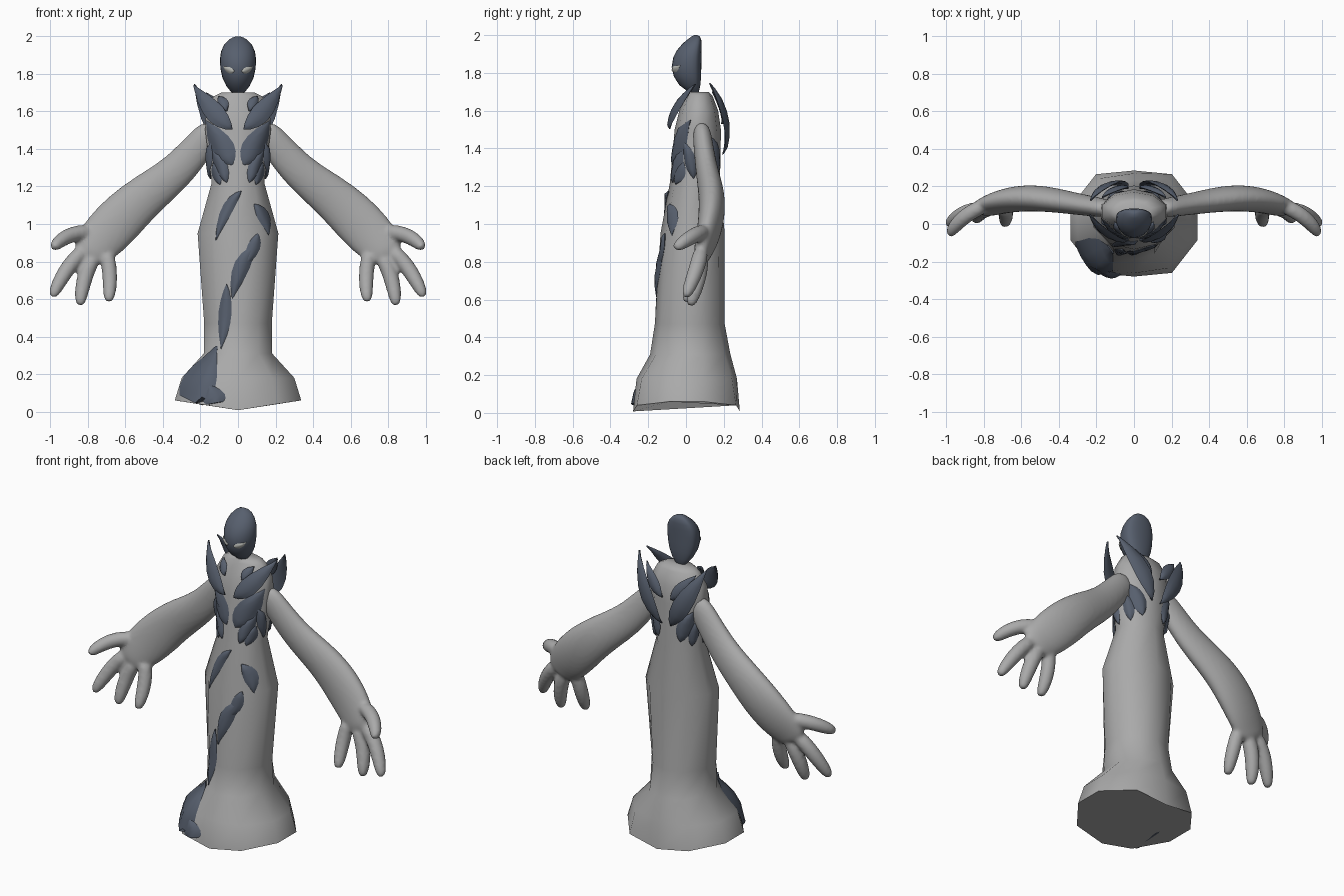
import bpy, bmesh, math
from mathutils import Vector
from mathutils.bvhtree import BVHTree

if "Cube" in bpy.data.objects:
    bpy.data.objects.remove(bpy.data.objects["Cube"])


def material(name, rgb):
    m = bpy.data.materials.new(name)
    m.diffuse_color = (*rgb, 1)
    m.use_nodes = True
    m.node_tree.nodes["Principled BSDF"].inputs["Base Color"].default_value = m.diffuse_color
    return m


GREY = material("pale grey", (0.40, 0.40, 0.40))
SLATE = material("dark slate", (0.095, 0.115, 0.155))
EYE = material("eye grey", (0.46, 0.47, 0.44))


def add_loft(bm, rings):
    """Skin a list of equal-length point rings and cap both ends."""
    vs = [[bm.verts.new(p) for p in ring] for ring in rings]
    n = len(vs[0])
    for a, b in zip(vs, vs[1:]):
        for i in range(n):
            j = (i + 1) % n
            bm.faces.new((a[i], a[j], b[j], b[i]))
    bm.faces.new(vs[0][::-1])
    bm.faces.new(vs[-1])


def make(name, lofts, mat, angle=None, mirror=False):
    bm = bmesh.new()
    for rings in lofts:
        add_loft(bm, rings)
    bmesh.ops.recalc_face_normals(bm, faces=bm.faces)
    me = bpy.data.meshes.new(name)
    bm.to_mesh(me)
    bm.free()
    me.materials.append(mat)
    ob = bpy.data.objects.new(name, me)
    bpy.context.collection.objects.link(ob)
    if angle:
        bpy.ops.object.select_all(action='DESELECT')
        ob.select_set(True)
        bpy.context.view_layer.objects.active = ob
        bpy.ops.object.shade_smooth_by_angle(angle=math.radians(angle))
    if mirror:
        add_mirror(ob)
    return ob


def add_mirror(ob):
    m = ob.modifiers.new("mirror", 'MIRROR')
    m.use_mirror_merge = False


def surface(ob):
    me = ob.data
    return BVHTree.FromPolygons([v.co.copy() for v in me.vertices],
                                [tuple(p.vertices) for p in me.polygons])


# Robe: ten-sided rings of (height, half width, front y, back y, corner fullness)
def robe_ring(z, rx, yf, yb, full):
    half = [(0, -1), (0.6, -full), (1, -0.32), (1, 0.32), (0.6, full), (0, 1)]
    pts = half + [(-x, y) for x, y in half[-2:0:-1]]
    cy, ry = (yf + yb) / 2, (yb - yf) / 2
    lift = {0: 0.008, 0.6: 0.04, 1: 0.06}
    return [(x * rx, cy + y * ry, z if z > 0 else lift[abs(x)]) for x, y in pts]


robe = make("robe_body", [[robe_ring(*r) for r in (
    (0, 0.337, -0.28, 0.285, 0.93), (0.18, 0.30, -0.262, 0.27, 0.9),
    (0.31, 0.182, -0.19, 0.235, 0.85), (0.47, 0.18, -0.165, 0.205, 0.82),
    (0.95, 0.215, -0.135, 0.205, 0.82), (1.22, 0.14, -0.085, 0.18, 0.82),
    (1.5, 0.175, -0.06, 0.185, 0.82), (1.6, 0.17, -0.035, 0.17, 0.82),
    (1.68, 0.13, 0.0, 0.14, 0.82), (1.7, 0.09, 0.01, 0.12, 0.82))]], GREY, 50)


# Head: egg with a flattened back
def head_ring(z, rx, yf, yb):
    d = yb - yf
    ring = []
    for i in range(24):
        a = 2 * math.pi * i / 24
        s = math.sin(a)
        y = s * 0.66 * d if s < 0 else s ** 0.7 * 0.34 * d
        ring.append((rx * math.cos(a), yb - 0.34 * d + y, z))
    return ring


head = make("head", [[head_ring(*r) for r in (
    (1.685, 0.014, 0.04, 0.06), (1.70, 0.034, 0.012, 0.068),
    (1.735, 0.062, -0.035, 0.076), (1.78, 0.083, -0.064, 0.08),
    (1.83, 0.094, -0.076, 0.081), (1.88, 0.096, -0.068, 0.082),
    (1.92, 0.09, -0.048, 0.083), (1.955, 0.074, -0.018, 0.083),
    (1.98, 0.051, 0.012, 0.08), (1.993, 0.03, 0.03, 0.072),
    (2.0, 0.01, 0.045, 0.06))]], SLATE, 60)


# Arm and hand: oval tubes fused into one smooth skin
def tube(stations, n=10):
    pts = [Vector(s[:3]) for s in stations]
    rings = []
    for i, (p, s) in enumerate(zip(pts, stations)):
        t = (pts[min(i + 1, len(pts) - 1)] - pts[max(i - 1, 0)]).normalized()
        side = t.cross(Vector((0, 1, 0))).normalized()
        up = side.cross(t)
        rings.append([p + side * s[3] * math.cos(k * math.tau / n)
                      + up * s[4] * math.sin(k * math.tau / n) for k in range(n)])
    return rings


def finger(a, b, c, r):
    """Bent digit from knuckle a past joint b to tip c."""
    a, b, c = Vector(a), Vector(b), Vector(c)
    st = []
    for t, k in ((0, 1), (0.25, 1.05), (0.5, 1.05), (0.75, 0.95), (0.92, 0.75), (1, 0.42)):
        p = a * (1 - t) ** 2 + b * 2 * t * (1 - t) + c * t * t
        st.append((*p, r * k, r * k))
    return tube(st)


arm_path = [(0.12, 0.08, 1.52, 0.075, 0.05), (0.20, 0.09, 1.425, 0.088, 0.055),
            (0.325, 0.11, 1.275, 0.102, 0.062), (0.49, 0.138, 1.155, 0.122, 0.074),
            (0.615, 0.137, 1.04, 0.14, 0.075), (0.715, 0.115, 0.935, 0.137, 0.064),
            (0.775, 0.09, 0.865, 0.118, 0.052), (0.80, 0.08, 0.81, 0.09, 0.04)]
arm = make("arm_and_hand", [
    tube(arm_path),
    finger((0.79, 0.10, 0.96), (0.93, 0.05, 0.955), (0.985, -0.06, 0.87), 0.042),
    finger((0.82, 0.08, 0.86), (0.92, 0.07, 0.78), (0.99, -0.005, 0.61), 0.043),
    finger((0.765, 0.08, 0.83), (0.83, 0.08, 0.73), (0.842, 0.02, 0.565), 0.043),
    finger((0.70, 0.085, 0.85), (0.67, 0.07, 0.72), (0.69, -0.005, 0.585), 0.041),
], GREY)
sub = arm.modifiers.new("round", 'SUBSURF')
sub.levels = sub.render_levels = 2
rem = arm.modifiers.new("fuse", 'REMESH')
rem.mode = 'VOXEL'
rem.voxel_size = 0.011
rem.use_smooth_shade = True
smo = arm.modifiers.new("soften", 'SMOOTH')
smo.factor, smo.iterations = 0.5, 6
add_mirror(arm)

# Leaf plates: pointed lens sections along a bent path, optionally draped on a surface
LEAF = ((0, 0.04), (0.1, 0.45), (0.25, 0.82), (0.42, 1), (0.6, 0.92), (0.78, 0.62), (0.92, 0.25), (1, 0.03))
BLUNT = ((0, 0.04), (0.12, 0.2), (0.3, 0.45), (0.5, 0.78), (0.7, 1), (0.88, 0.97), (1, 0.72))


def leaf(a, b, c, width, normal, tree=None, thick=0.018, outline=LEAF):
    a, b, c, n = Vector(a), Vector(b), Vector(c), Vector(normal).normalized()
    rings = []
    for t, w in outline:
        p = a * (1 - t) ** 2 + b * 2 * t * (1 - t) + c * t * t
        tan = ((b - a) * (1 - t) + (c - b) * t).normalized()
        side = tan.cross(n).normalized()
        ring = []
        for v, top in ((-1, 1), (-0.5, 1), (0, 1), (0.5, 1), (1, 1), (0.5, 0), (0, 0), (-0.5, 0)):
            q = p + side * v * w * width
            h = thick * (0.25 + 0.75 * (1 - v * v) * min(1, w * 2)) if top else -0.004
            d = n
            if tree:
                hit, hn, _, _ = tree.ray_cast(q + n, -n)
                if hit is None:
                    hit, hn, _, _ = tree.find_nearest(q)
                q, d = hit, (hn + n).normalized()
            ring.append(q + d * h)
        rings.append(ring)
    return rings


def xz(*pts):
    return [(x, 0, z) for x, z in pts]


skin = surface(robe)
FRONT, BACK = (0, -1, 0), (0, 1, 0)

# Mirrored collar wings and torso plates
wings = {
    "front_collar_wing": leaf((0.03, -0.085, 1.505), (0.13, -0.09, 1.58), (0.236, 0.05, 1.74),
                              0.052, (0.35, -1, 0.3)),
    "front_collar_leaf": leaf((0.06, -0.045, 1.60), (0.08, -0.03, 1.65), (0.105, 0.01, 1.68),
                              0.03, (0.2, -1, 0.3)),
    "back_collar_wing": leaf((0.03, 0.195, 1.37), (0.13, 0.255, 1.53), (0.232, 0.125, 1.745),
                             0.055, (0.35, 1, 0.2)),
    "back_collar_leaf": leaf((0.03, 0.19, 1.53), (0.09, 0.20, 1.60), (0.17, 0.14, 1.70),
                             0.038, (0.2, 1, 0.3)),
    "chest_plate": leaf(*xz((0.03, 1.315), (0.075, 1.40), (0.168, 1.55)), 0.062, FRONT, skin),
    "waist_plate": leaf(*xz((0.06, 1.22), (0.085, 1.31), (0.135, 1.395)), 0.034, FRONT, skin),
    "waist_small_plate": leaf(*xz((0.095, 1.21), (0.115, 1.27), (0.13, 1.33)), 0.025, FRONT, skin),
    "rib_plate": leaf((0.15, 0.04, 1.24), (0.15, 0.03, 1.35), (0.15, -0.015, 1.44),
                      0.032, (1, -0.2, 0), skin),
    "back_waist_plate": leaf(*xz((0.075, 1.27), (0.09, 1.37), (0.14, 1.46)), 0.04, BACK, skin),
    "back_side_plate": leaf((0.15, 0.13, 1.24), (0.15, 0.13, 1.32), (0.16, 0.11, 1.41),
                            0.03, (1, 0.5, 0), skin),
}
for name, rings in wings.items():
    make(name, [rings], SLATE, 50, mirror=True)

# Plates trailing down the front of the robe
trail = {
    "left_hip_plate": leaf(*xz((0.017, 1.175), (-0.07, 1.10), (-0.118, 0.91)), 0.03, FRONT, skin),
    "right_hip_plate": leaf(*xz((0.085, 1.105), (0.15, 1.05), (0.162, 0.94)), 0.032, FRONT, skin),
    "thigh_leaf": leaf(*xz((0.105, 0.95), (0.09, 0.87), (0.03, 0.77)), 0.034, FRONT, skin),
    "thigh_plate": leaf(*xz((0.085, 0.88), (0.00, 0.78), (-0.03, 0.60)), 0.042, FRONT, skin),
    "shin_plate": leaf(*xz((-0.06, 0.68), (-0.065, 0.50), (-0.09, 0.335)), 0.035, FRONT, skin),
    "hem_plate": leaf(*xz((-0.112, 0.35), (-0.17, 0.22), (-0.25, 0.058)), 0.09, FRONT, skin,
                      0.022, BLUNT),
    "hem_small_plate": leaf(*xz((-0.16, 0.15), (-0.13, 0.10), (-0.12, 0.045)), 0.06, FRONT, skin,
                            0.026, BLUNT),
}
for name, rings in trail.items():
    make(name, [rings], SLATE, 50)

# Eyes
make("eye", [leaf(*xz((0.018, 1.815), (0.045, 1.812), (0.078, 1.84)), 0.016, FRONT,
                  surface(head), 0.008)], EYE, 50, mirror=True)
